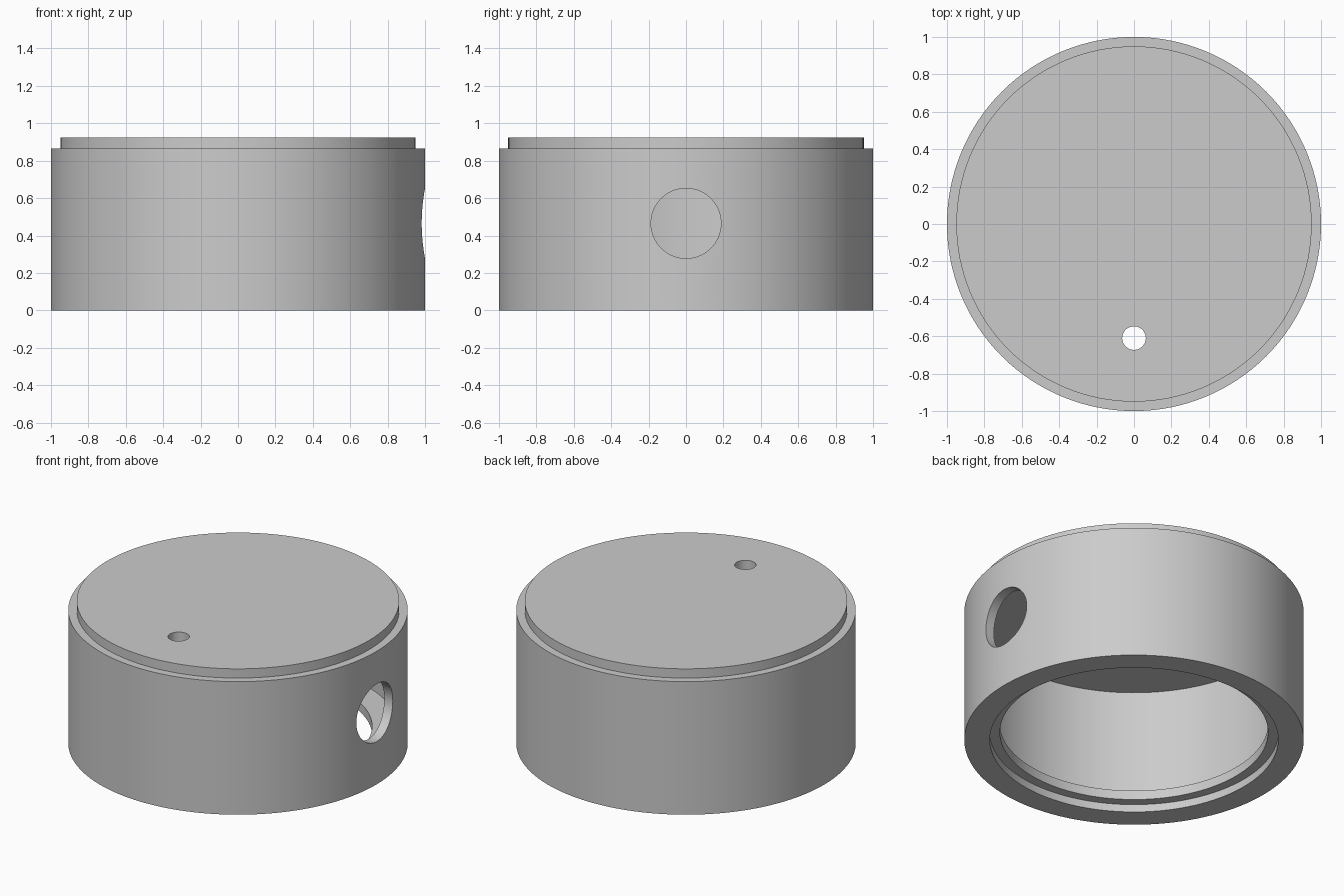
import bpy, bmesh, math
from mathutils import Matrix, Vector

default = bpy.data.objects.get("Cube")
if default:
    bpy.data.objects.remove(default, do_unlink=True)

SEGMENTS = 128

grey = bpy.data.materials.new("plain grey")
grey.use_nodes = True
colour = (0.6, 0.6, 0.6, 1)
grey.diffuse_color = colour
grey.node_tree.nodes["Principled BSDF"].inputs["Base Color"].default_value = colour


def add_object(name, bm):
    mesh = bpy.data.meshes.new(name)
    bm.to_mesh(mesh)
    bm.free()
    mesh.materials.append(grey)
    obj = bpy.data.objects.new(name, mesh)
    bpy.context.collection.objects.link(obj)
    return obj


def lathe(name, profile):
    """Turn an (r, z) profile around the z axis."""
    bm = bmesh.new()
    verts = [bm.verts.new((r, 0, z)) for r, z in profile]
    edges = [bm.edges.new(pair) for pair in zip(verts, verts[1:])]
    bmesh.ops.spin(bm, geom=verts + edges, cent=(0, 0, 0), axis=(0, 0, 1),
                   angle=math.tau, steps=SEGMENTS, use_duplicate=False)
    bmesh.ops.remove_doubles(bm, verts=bm.verts[:], dist=0.0001)
    bmesh.ops.recalc_face_normals(bm, faces=bm.faces[:])
    return add_object(name, bm)


def drill(target, centre, radius, depth, rotation):
    """Cut a round hole through the target."""
    bm = bmesh.new()
    bmesh.ops.create_cone(bm, cap_ends=True, segments=64, radius1=radius,
                          radius2=radius, depth=depth,
                          matrix=Matrix.Translation(Vector(centre)) @ rotation)
    cutter = add_object("hole_cutter", bm)
    cutter.hide_render = True
    mod = target.modifiers.new("hole", "BOOLEAN")
    mod.operation = "DIFFERENCE"
    mod.solver = "EXACT"
    mod.object = cutter
    bpy.context.view_layer.objects.active = target
    bpy.ops.object.modifier_apply(modifier=mod.name)
    bpy.data.objects.remove(cutter, do_unlink=True)


# Hollow housing: raised lid, outer wall, recessed bottom, inner flange, cavity
housing = lathe("housing", [
    (0, 0.925), (0.95, 0.925), (0.95, 0.865), (1, 0.865), (1, 0),
    (0.85, 0), (0.85, 0.05), (0.79, 0.05), (0.79, 0.11),
    (0.94, 0.11), (0.94, 0.863), (0, 0.863),
])

# Side port and small lid hole
drill(housing, (1, 0, 0.465), 0.187, 0.5, Matrix.Rotation(math.pi / 2, 4, "Y"))
drill(housing, (0, -0.61, 0.9), 0.063, 0.3, Matrix.Identity(4))

# Smooth walls with crisp rims
bpy.ops.object.select_all(action="DESELECT")
housing.select_set(True)
bpy.context.view_layer.objects.active = housing
bpy.ops.object.shade_smooth_by_angle(angle=math.radians(30))
